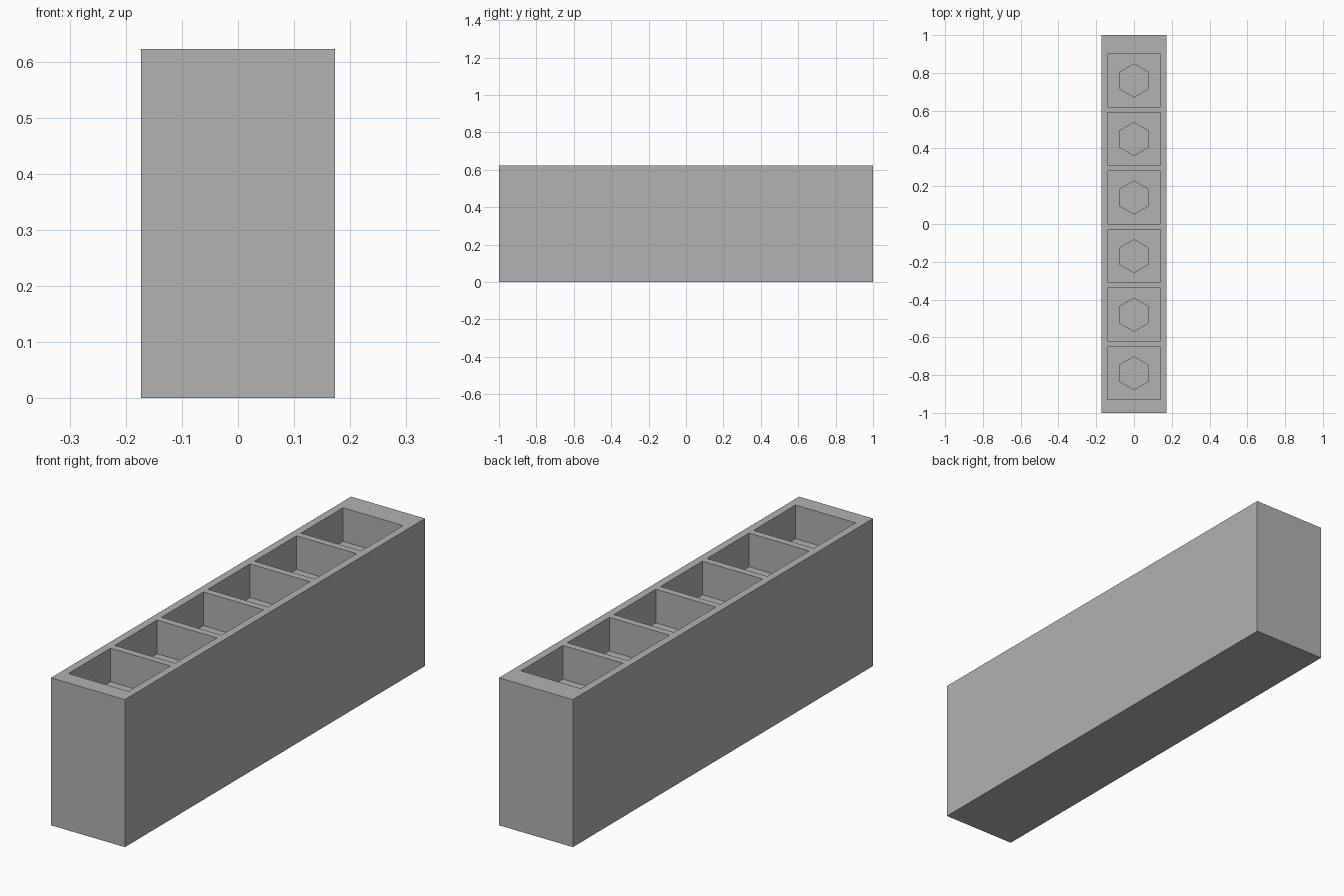
import bpy, bmesh, math
from mathutils import Matrix

default = bpy.data.objects.get("Cube")
if default:
    bpy.data.objects.remove(default, do_unlink=True)

WIDTH, LENGTH, HEIGHT = 0.345, 2.0, 0.622
COUNT, PITCH, FIRST_Y = 6, 0.31, -0.79
POCKET, POCKET_FLOOR = 0.28, 0.48
HEX_RADIUS, SOCKET_FLOOR = 0.0875, 0.1

grey = bpy.data.materials.new("grey plastic")
grey.use_nodes = True
grey.diffuse_color = (0.445, 0.445, 0.445, 1)
grey.node_tree.nodes["Principled BSDF"].inputs["Base Color"].default_value = grey.diffuse_color


def add_box(bm, size, bottom, top, y=0):
    place = Matrix.Translation((0, y, (bottom + top) / 2))
    scale = Matrix.Diagonal((size[0], size[1], top - bottom, 1))
    bmesh.ops.create_cube(bm, size=1, matrix=place @ scale)


def add_hex(bm, radius, bottom, top, y):
    # prism with two corners pointing along the length
    place = Matrix.Translation((0, y, (bottom + top) / 2))
    turn = Matrix.Rotation(math.radians(0), 4, "Z")
    ret = bmesh.ops.create_cone(bm, cap_ends=True, segments=6, radius1=radius,
                                radius2=radius, depth=top - bottom, matrix=place @ turn)
    # make sure a corner, not a flat, lies on the y axis
    verts = ret["verts"]
    if max(v.co.y - y for v in verts) < radius * 0.95:
        bmesh.ops.rotate(bm, verts=verts, cent=(0, y, 0),
                         matrix=Matrix.Rotation(math.radians(30), 3, "Z"))


def make_object(name, bm):
    mesh = bpy.data.meshes.new(name)
    bm.to_mesh(mesh)
    bm.free()
    mesh.materials.append(grey)
    obj = bpy.data.objects.new(name, mesh)
    bpy.context.collection.objects.link(obj)
    return obj


def cut(target, cutter):
    mod = target.modifiers.new(cutter.name, "BOOLEAN")
    mod.operation, mod.solver, mod.object = "DIFFERENCE", "EXACT", cutter
    bpy.context.view_layer.objects.active = target
    bpy.ops.object.modifier_apply(modifier=mod.name)
    bpy.data.objects.remove(cutter, do_unlink=True)


# Solid block
bm = bmesh.new()
add_box(bm, (WIDTH, LENGTH), 0, HEIGHT)
block = make_object("holder_block", bm)

# Row of square pockets, each with a hexagonal socket in its floor
pockets, sockets = bmesh.new(), bmesh.new()
for i in range(COUNT):
    y = FIRST_Y + i * PITCH
    add_box(pockets, (POCKET, POCKET), POCKET_FLOOR, HEIGHT + 0.1, y)
    add_hex(sockets, HEX_RADIUS, SOCKET_FLOOR, HEIGHT + 0.1, y)
cut(block, make_object("pocket_cutter", pockets))
cut(block, make_object("socket_cutter", sockets))
